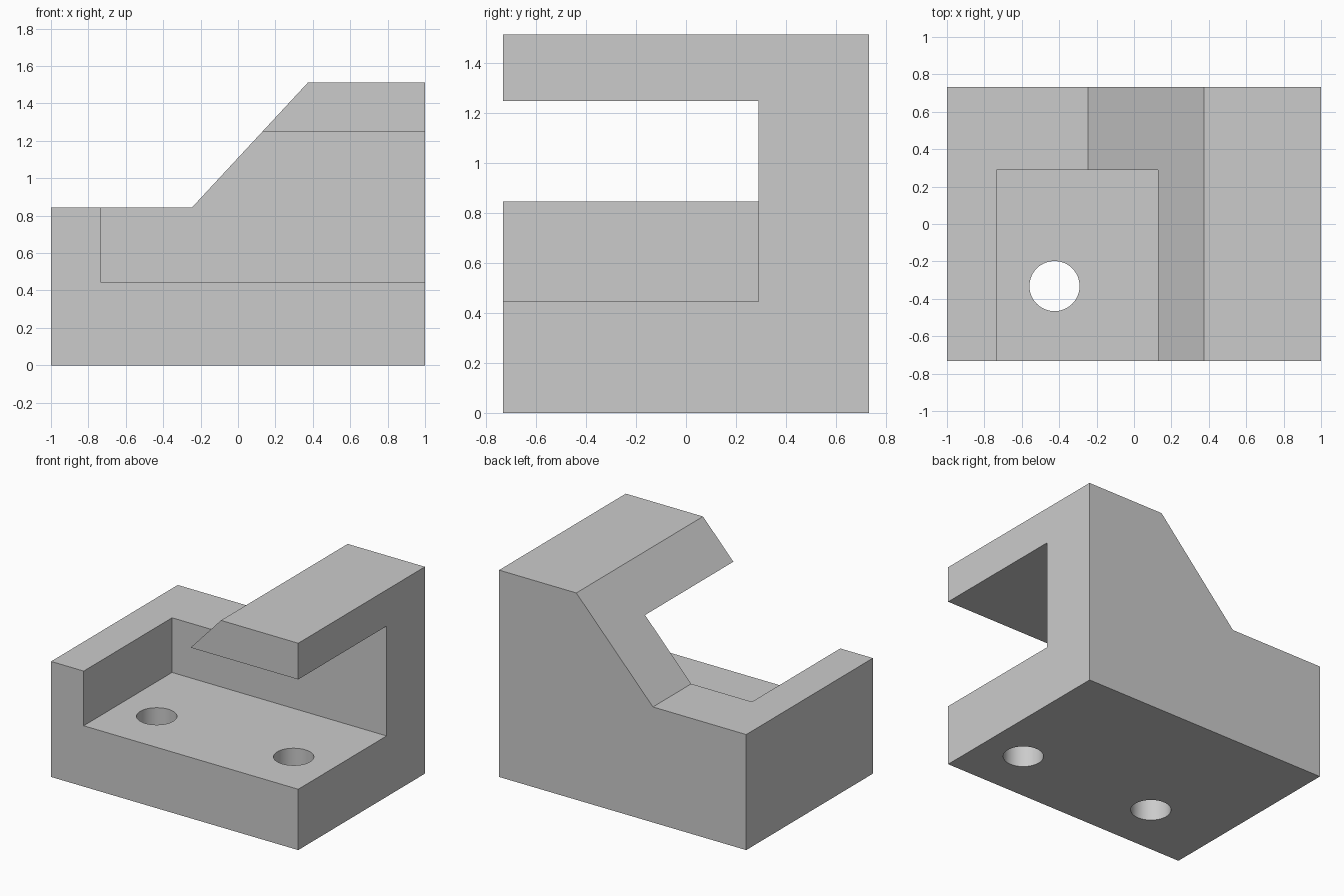
import bpy
import bmesh

if "Cube" in bpy.data.objects:
    bpy.data.objects.remove(bpy.data.objects["Cube"])

HALF_Y = 0.732


def extrude_profile(name, points, y0, y1):
    """Solid made by sweeping an XZ outline from y0 to y1."""
    bm = bmesh.new()
    face = bm.faces.new([bm.verts.new((x, y0, z)) for x, z in points])
    result = bmesh.ops.extrude_face_region(bm, geom=[face])
    verts = [v for v in result["geom"] if isinstance(v, bmesh.types.BMVert)]
    bmesh.ops.translate(bm, verts=verts, vec=(0, y1 - y0, 0))
    bmesh.ops.recalc_face_normals(bm, faces=bm.faces)
    mesh = bpy.data.meshes.new(name)
    bm.to_mesh(mesh)
    bm.free()
    obj = bpy.data.objects.new(name, mesh)
    bpy.context.collection.objects.link(obj)
    return obj


def cut(target, cutter):
    """Subtract the cutter, then remove it."""
    mod = target.modifiers.new("cut", 'BOOLEAN')
    mod.operation = 'DIFFERENCE'
    mod.solver = 'EXACT'
    mod.object = cutter
    cutter.hide_render = True
    bpy.ops.object.select_all(action='DESELECT')
    bpy.context.view_layer.objects.active = target
    target.select_set(True)
    bpy.ops.object.modifier_apply(modifier=mod.name)
    bpy.data.objects.remove(cutter, do_unlink=True)


# Block with a sloped step
bracket = extrude_profile(
    "bracket_block",
    [(-1, 0), (1, 0), (1, 1.513), (0.375, 1.513), (-0.245, 0.845), (-1, 0.845)],
    -HALF_Y, HALF_Y)

# Pocket open to the front, right and top, leaving an overhanging arm
pocket = extrude_profile(
    "pocket_cutter",
    [(-0.736, 0.445), (1.2, 0.445), (1.2, 1.248), (-0.736, 1.248)],
    -1.0, 0.289)
cut(bracket, pocket)

# Two bolt holes through the pocket floor
for x in (-0.425, 0.683):
    bpy.ops.mesh.primitive_cylinder_add(
        vertices=64, radius=0.134, depth=0.8, location=(x, -0.332, 0.2))
    hole = bpy.context.object
    hole.name = "hole_cutter"
    cut(bracket, hole)

# Smooth hole walls, crisp edges elsewhere
bpy.ops.object.select_all(action='DESELECT')
bracket.select_set(True)
bpy.context.view_layer.objects.active = bracket
bpy.ops.object.shade_smooth_by_angle(angle=0.5)
